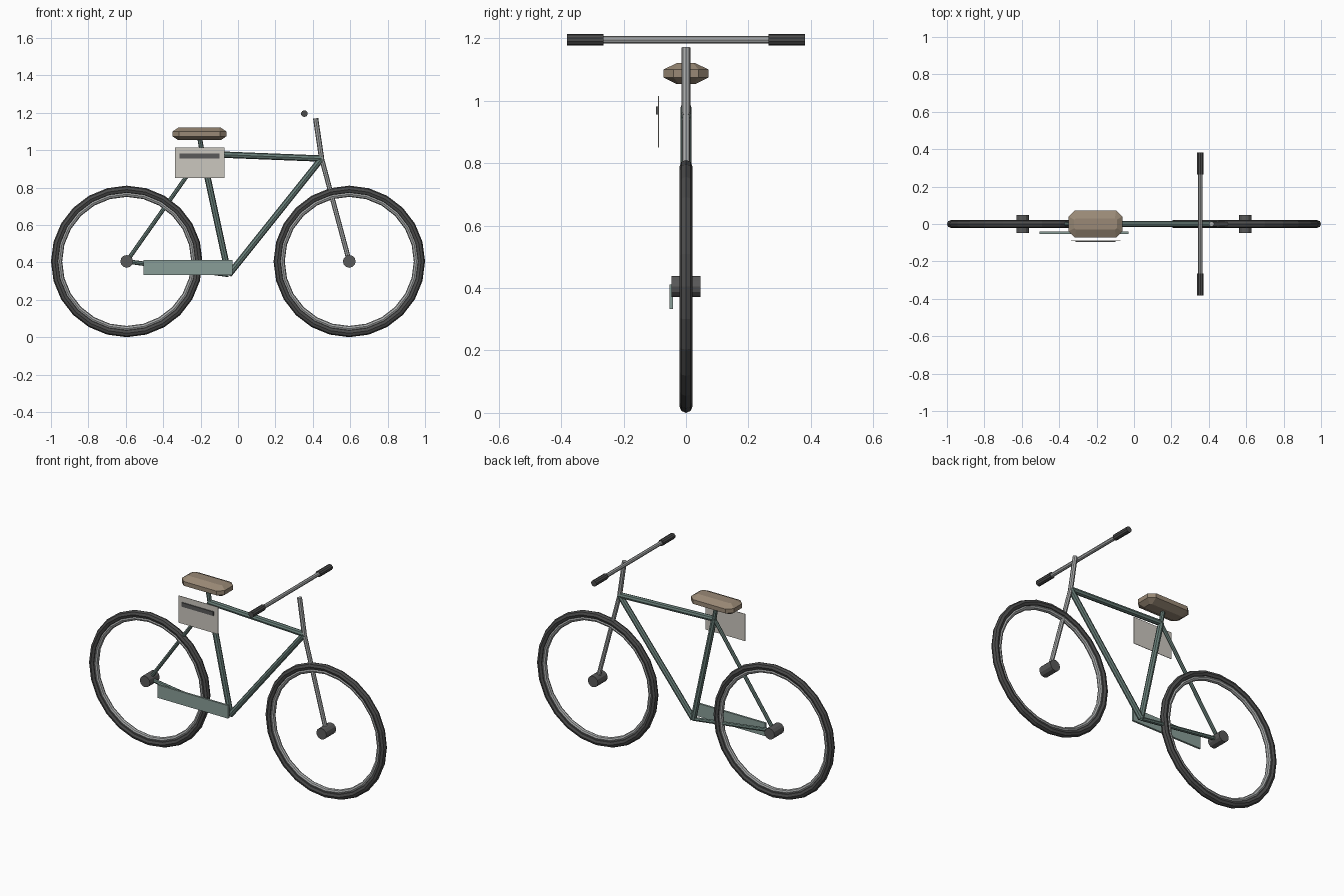
import bpy, bmesh
from math import pi
from mathutils import Vector

if "Cube" in bpy.data.objects:
    bpy.data.objects.remove(bpy.data.objects["Cube"])


def material(name, r, g, b):
    m = bpy.data.materials.new(name)
    m.diffuse_color = (r, g, b, 1)
    m.use_nodes = True
    m.node_tree.nodes["Principled BSDF"].inputs["Base Color"].default_value = m.diffuse_color
    return m


RUBBER = material("rubber", 0.07, 0.07, 0.07)
DARK = material("dark_metal", 0.1, 0.1, 0.1)
STEEL = material("steel", 0.4, 0.41, 0.41)
GREEN = material("frame_green", 0.14, 0.21, 0.19)
GUARD = material("guard_green", 0.25, 0.34, 0.31)
TAN = material("seat_tan", 0.32, 0.25, 0.18)
PALE = material("pale_plate", 0.6, 0.57, 0.52)


def finish(name, mat):
    ob = bpy.context.object
    ob.name = name
    ob.data.materials.append(mat)
    return ob


def tube(name, a, b, r, mat, sides=8):
    a, b = Vector(a), Vector(b)
    d = b - a
    bpy.ops.mesh.primitive_cylinder_add(
        vertices=sides, radius=r, depth=d.length, location=(a + b) / 2,
        rotation=d.to_track_quat('Z', 'Y').to_euler())
    return finish(name, mat)


def ring(name, x, major, minor, mat):
    bpy.ops.mesh.primitive_torus_add(
        major_segments=24, minor_segments=8, major_radius=major,
        minor_radius=minor, location=(x, 0, 0.405), rotation=(pi / 2, 0, 0))
    return finish(name, mat)


def box(name, lo, hi, mat):
    lo, hi = Vector(lo), Vector(hi)
    bpy.ops.mesh.primitive_cube_add(size=1, location=(lo + hi) / 2)
    ob = finish(name, mat)
    ob.scale = hi - lo
    return ob


# Wheels
for side, x in (("rear", -0.595), ("front", 0.595)):
    ring(side + "_tyre", x, 0.384, 0.021, RUBBER)
    ring(side + "_rim", x, 0.359, 0.014, STEEL)
    tube(side + "_hub", (x, -0.047, 0.405), (x, 0.047, 0.405), 0.034, DARK, 12)

# Frame tubes
crank = (-0.05, 0, 0.333)
seat_joint = (-0.19, 0, 0.98)
head = (0.447, 0, 0.955)
rear = (-0.595, 0, 0.405)
tube("top_tube", seat_joint, head, 0.017, GREEN)
tube("down_tube", crank, head, 0.017, GREEN)
tube("seat_tube", crank, seat_joint, 0.017, GREEN)
tube("chain_stay", rear, crank, 0.012, GREEN)
tube("seat_stay", rear, seat_joint, 0.011, GREEN)
tube("seat_post", seat_joint, (-0.206, 0, 1.07), 0.013, GREEN)

# Steering
tube("fork", (0.595, 0, 0.405), head, 0.013, STEEL)
tube("stem", head, (0.415, 0, 1.17), 0.014, STEEL)
tube("handlebar", (0.355, -0.37, 1.195), (0.355, 0.37, 1.195), 0.012, STEEL)
for name, s in (("right_grip", -1), ("left_grip", 1)):
    tube(name, (0.355, s * 0.265, 1.195), (0.355, s * 0.381, 1.195), 0.018, RUBBER, 10)

# Seat: stacked eight-sided rings with chamfered top and bottom
bm = bmesh.new()
rows = []
for z, ix, iy in ((1.053, 0.03, 0.042), (1.074, 0, 0), (1.1, 0, 0), (1.12, 0.03, 0.042)):
    hx, hy = 0.144 - ix, 0.072 - iy
    cx, cy = hx - 0.034 + ix * 0.8, hy - 0.032 + iy * 0.6
    pts = [(hx, -cy), (hx, cy), (cx, hy), (-cx, hy),
           (-hx, cy), (-hx, -cy), (-cx, -hy), (cx, -hy)]
    rows.append([bm.verts.new((px - 0.206, py, z)) for px, py in pts])
for lower, upper in zip(rows, rows[1:]):
    for i in range(8):
        j = (i + 1) % 8
        bm.faces.new((lower[i], lower[j], upper[j], upper[i]))
bm.faces.new(rows[0][::-1])
bm.faces.new(rows[-1])
mesh = bpy.data.meshes.new("seat")
bm.to_mesh(mesh)
bm.free()
mesh.materials.append(TAN)
bpy.context.collection.objects.link(bpy.data.objects.new("seat", mesh))

# Chain guard and side plate with its dark stripe
box("chain_guard", (-0.505, -0.053, 0.333), (-0.03, -0.041, 0.412), GUARD)
box("side_plate", (-0.337, -0.09, 0.85), (-0.072, -0.087, 1.015), PALE)
box("plate_stripe", (-0.313, -0.096, 0.956), (-0.1, -0.09, 0.981), DARK)
